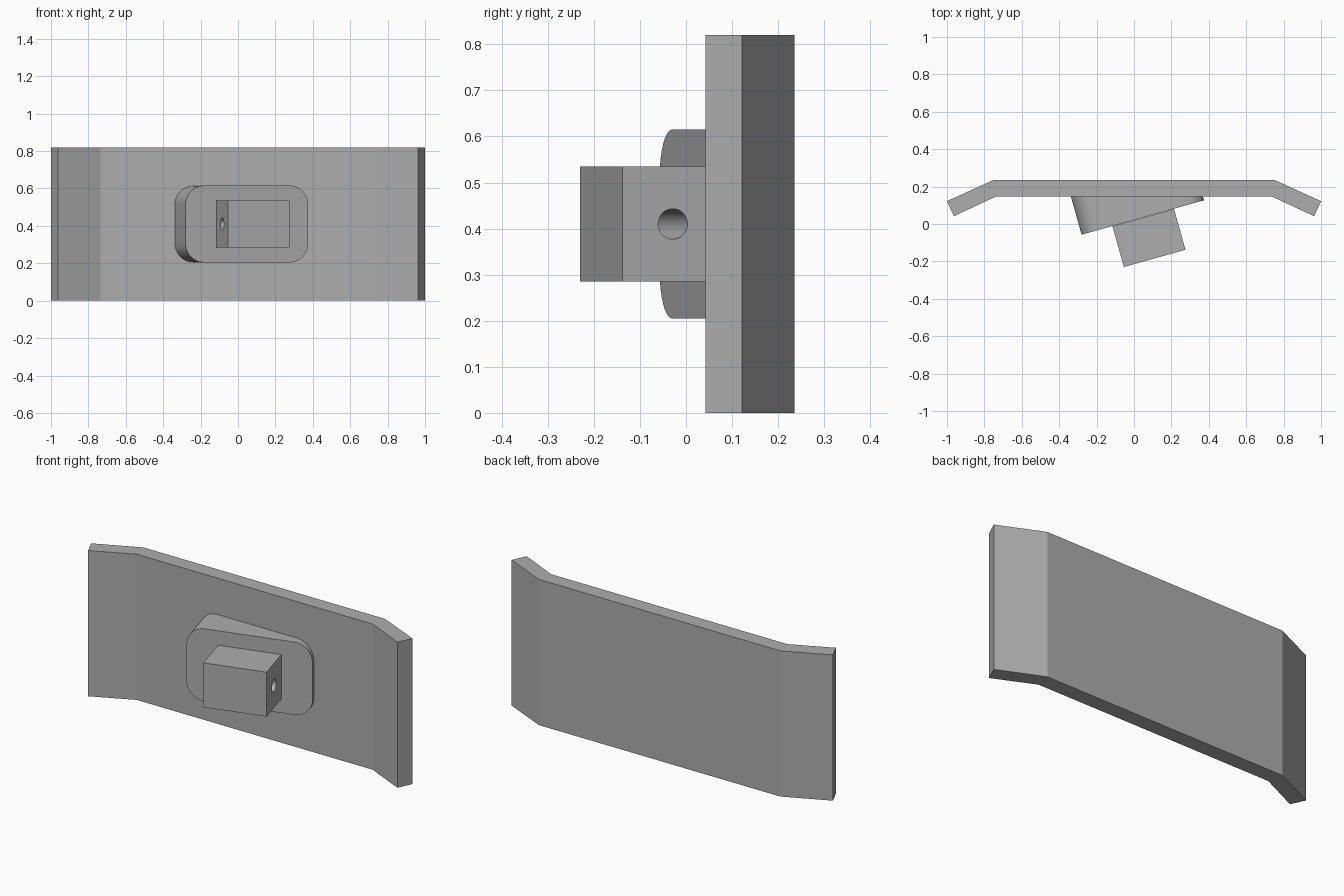
import bpy, bmesh, math
from mathutils import Vector

if "Cube" in bpy.data.objects:
    bpy.data.objects.remove(bpy.data.objects["Cube"])

grey = bpy.data.materials.new("plain grey")
grey.diffuse_color = (0.42, 0.42, 0.42, 1)
grey.use_nodes = True
grey.node_tree.nodes["Principled BSDF"].inputs["Base Color"].default_value = grey.diffuse_color

TILT = math.radians(15.7)
T = Vector((math.cos(TILT), math.sin(TILT), 0))    # along the tilted face
N = Vector((-math.sin(TILT), math.cos(TILT), 0))   # from the face towards the panel
PANEL_FRONT = 0.148
MID_Z = 0.41


def loft(name, front, back):
    """Closed solid between two matching outlines."""
    bm = bmesh.new()
    a = [bm.verts.new(p) for p in front]
    b = [bm.verts.new(p) for p in back]
    bm.faces.new(a)
    bm.faces.new(b[::-1])
    for i in range(len(a)):
        j = (i + 1) % len(a)
        bm.faces.new((a[j], a[i], b[i], b[j]))
    bmesh.ops.recalc_face_normals(bm, faces=bm.faces)
    mesh = bpy.data.meshes.new(name)
    bm.to_mesh(mesh)
    bm.free()
    mesh.materials.append(grey)
    obj = bpy.data.objects.new(name, mesh)
    bpy.context.collection.objects.link(obj)
    return obj


def smooth(obj):
    bpy.ops.object.select_all(action='DESELECT')
    obj.select_set(True)
    bpy.context.view_layer.objects.active = obj
    bpy.ops.object.shade_smooth_by_angle(angle=math.radians(30))


# Bent panel: mirrored plan profile pulled up
half = [(0.735, PANEL_FRONT), (0.963, 0.042), (1.0, 0.122), (0.752, 0.235)]
plan = half + [(-x, y) for x, y in reversed(half)]
loft("bent_panel", [(x, y, 0) for x, y in plan], [(x, y, 0.82) for x, y in plan])

# Rounded wedge pad: tilted face carried back to the panel
origin = Vector((-0.28, -0.057, MID_Z))
length, half_h, r, steps = 0.68, 0.205, 0.1, 12
front = []
for cu, cz, start in ((length - r, half_h - r, 0), (r, half_h - r, 90),
                      (r, r - half_h, 180), (length - r, r - half_h, 270)):
    for i in range(steps + 1):
        a = math.radians(start + 90 * i / steps)
        front.append(origin + T * (cu + r * math.cos(a))
                     + Vector((0, 0, cz + r * math.sin(a))))
back = [p + N * ((PANEL_FRONT + 0.001 - p.y) / N.y) for p in front]
smooth(loft("wedge_pad", front, back))

# Block standing square on the tilted face
corner = Vector((-0.054, -0.23, MID_Z))
width, depth = 0.342, 0.226
outline = [corner + T * u + Vector((0, 0, z))
           for u, z in ((0, -0.125), (width, -0.125), (width, 0.125), (0, 0.125))]
block = loft("block", outline, [p + N * depth for p in outline])

# Cross hole through the block
centre = corner + T * width / 2 + N * depth / 2
ring = [centre - T * 0.4 + N * 0.033 * math.cos(a) + Vector((0, 0, 0.033 * math.sin(a)))
        for a in (math.tau * i / 40 for i in range(40))]
cutter = loft("hole_cutter", ring, [p + T * 0.8 for p in ring])
cutter.hide_render = True
cut = block.modifiers.new("hole", 'BOOLEAN')
cut.operation = 'DIFFERENCE'
cut.solver = 'EXACT'
cut.object = cutter
bpy.context.view_layer.objects.active = block
bpy.ops.object.modifier_apply(modifier=cut.name)
bpy.data.objects.remove(cutter)
smooth(block)
